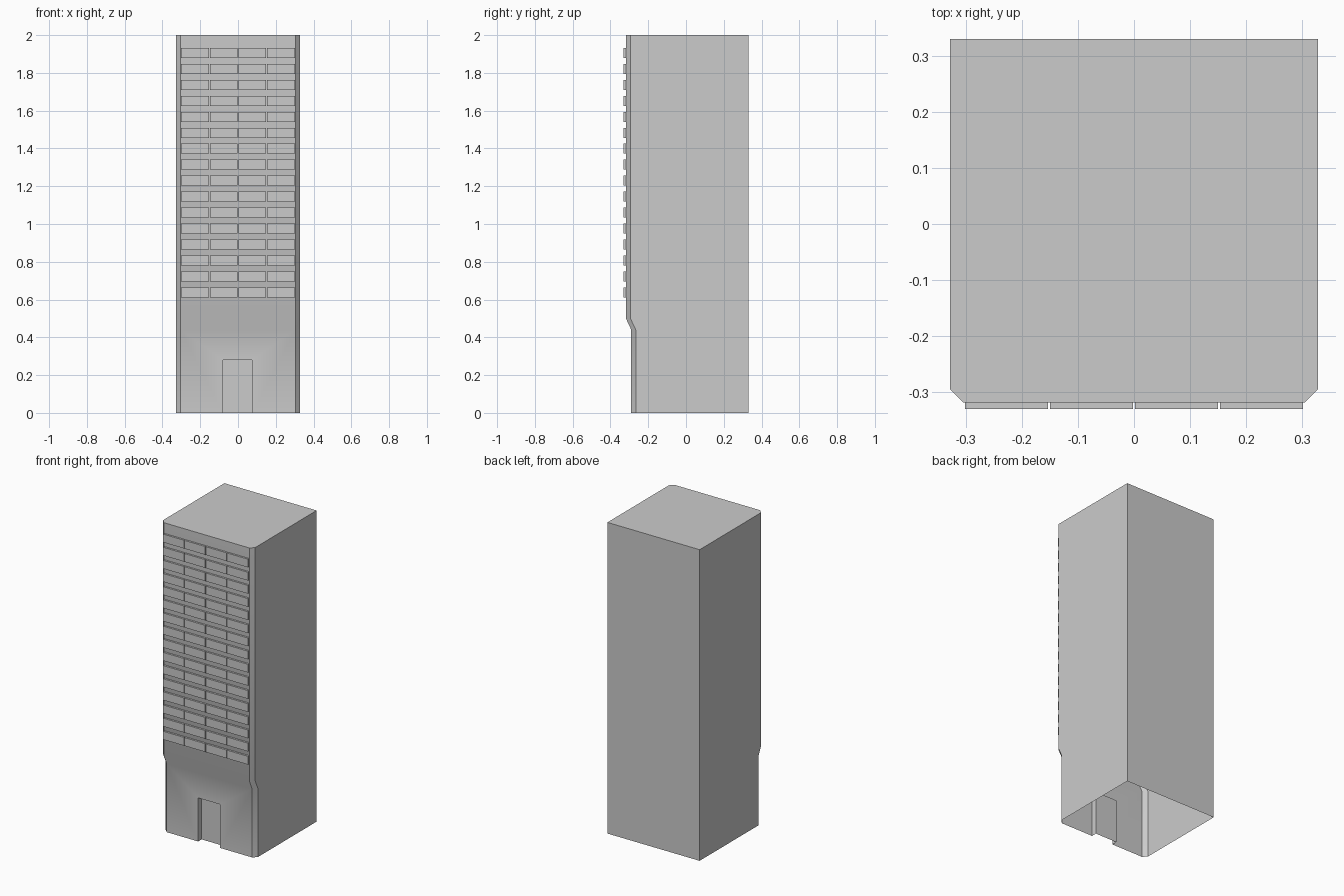
import bpy, bmesh

if "Cube" in bpy.data.objects:
    bpy.data.objects.remove(bpy.data.objects["Cube"])

W, BACK, CH = 0.328, 0.33, 0.024      # half width, back y, corner chamfer
DOOR_L, DOOR_R, DOOR_H, DOOR_D = -0.08, 0.075, 0.28, 0.035


def finish(bm, name):
    bmesh.ops.recalc_face_normals(bm, faces=bm.faces)
    mesh = bpy.data.meshes.new(name)
    bm.to_mesh(mesh)
    bm.free()
    obj = bpy.data.objects.new(name, mesh)
    bpy.context.collection.objects.link(obj)
    return obj


# Tower shell: chamfered plan lofted upward, set back at the base, open underneath
bm = bmesh.new()
rings = []
for z, front in [(0, -0.29), (0.44, -0.29), (0.50, -0.318), (2, -0.318)]:
    plan = [(-W + CH, front), (W - CH, front), (W, front + CH),
            (W, BACK), (-W, BACK), (-W, front + CH)]
    rings.append([bm.verts.new((x, y, z)) for x, y in plan])
for level, (lo, hi) in enumerate(zip(rings, rings[1:])):
    for i in range(6):
        if level == 0 and i == 0:
            continue                  # entrance wall is made below
        j = (i + 1) % 6
        bm.faces.new((lo[i], lo[j], hi[j], hi[i]))
bm.faces.new(rings[-1])

# Entrance wall with recessed doorway
door = [(DOOR_L, 0), (DOOR_L, DOOR_H), (DOOR_R, DOOR_H), (DOOR_R, 0)]
outer = [bm.verts.new((x, -0.29, z)) for x, z in door]
inner = [bm.verts.new((x, -0.29 + DOOR_D, z)) for x, z in door]
bm.faces.new([rings[0][0]] + outer + [rings[0][1], rings[1][1], rings[1][0]])
for i in range(3):
    bm.faces.new((outer[i], outer[i + 1], inner[i + 1], inner[i]))
bm.faces.new(inner)
tower = finish(bm, "tower")
bpy.context.view_layer.objects.active = tower
tower.select_set(True)
bpy.ops.object.shade_smooth_by_angle(angle=0.52)

# Window panels: sixteen rows of four raised slabs
bm = bmesh.new()
ROWS, COLS, SPAN, GAP = 16, 4, 0.606, 0.004
step = SPAN / COLS
for r in range(ROWS):
    for c in range(COLS):
        box = bmesh.ops.create_cube(bm, size=1)["verts"]
        bmesh.ops.scale(bm, vec=(step - GAP, 0.014, 0.053), verts=box)
        bmesh.ops.translate(bm, verts=box, vec=(
            -SPAN / 2 + step * (c + 0.5), -0.323, 0.638 + 0.0845 * r))
finish(bm, "window_panels")
